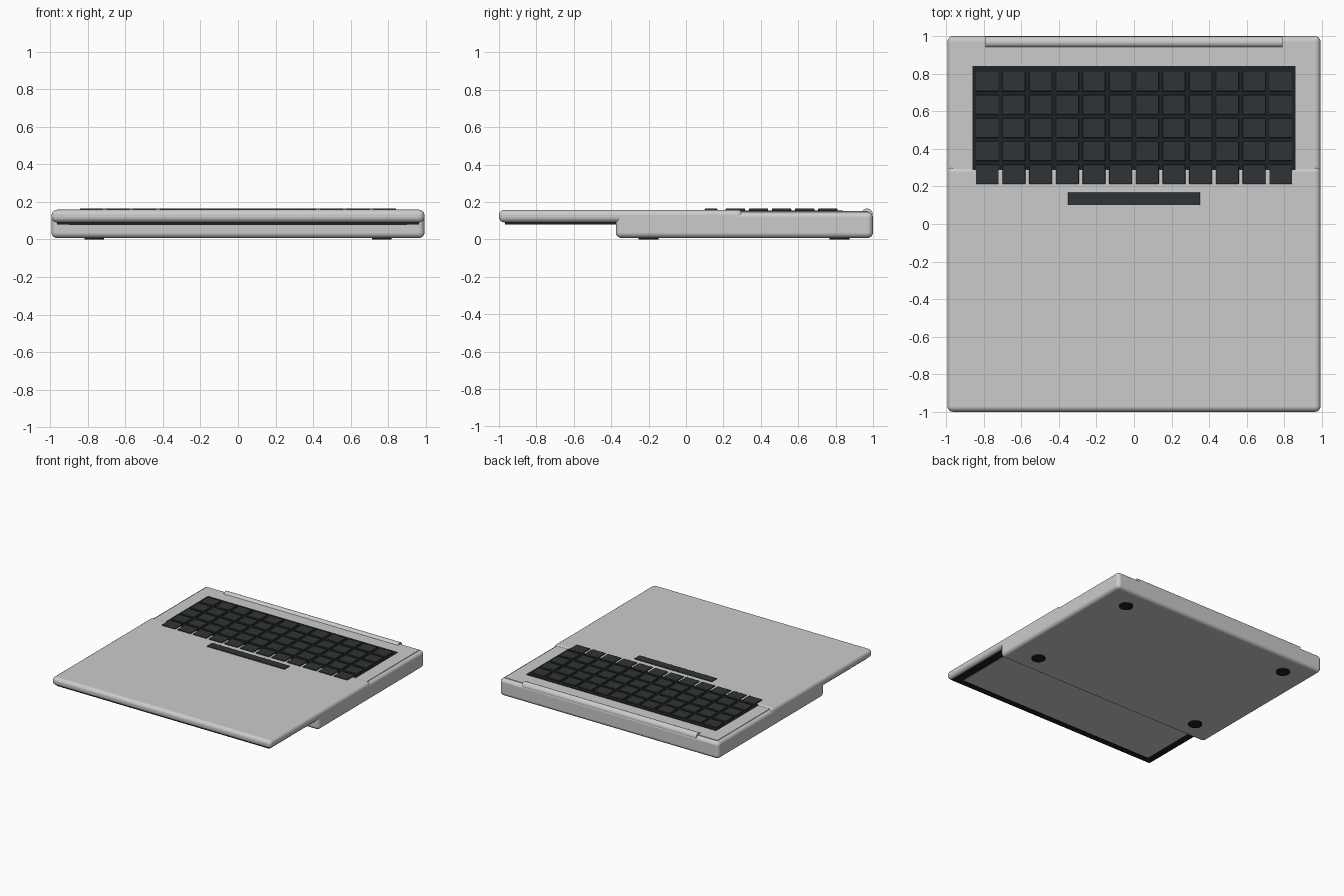
import bpy

if "Cube" in bpy.data.objects:
    bpy.data.objects.remove(bpy.data.objects["Cube"])


def material(name, rgb):
    m = bpy.data.materials.new(name)
    m.diffuse_color = (*rgb, 1)
    m.use_nodes = True
    m.node_tree.nodes["Principled BSDF"].inputs["Base Color"].default_value = m.diffuse_color
    return m


BLACK = material("black", (0.012, 0.013, 0.014))
KEY = material("key_grey", (0.03, 0.034, 0.037))
PLATE = material("plate_black", (0.014, 0.016, 0.019))


def box(name, x, y, z, mat=None, bevel=0.0, segments=4):
    """Box from (min, max) ranges, optionally with rounded edges."""
    bpy.ops.mesh.primitive_cube_add(
        size=1, location=[(r[0] + r[1]) / 2 for r in (x, y, z)])
    ob = bpy.context.object
    ob.name = name
    ob.scale = [r[1] - r[0] for r in (x, y, z)]
    bpy.ops.object.transform_apply(location=False, rotation=False, scale=True)
    if mat:
        ob.data.materials.append(mat)
    if bevel:
        bpy.ops.object.shade_smooth_by_angle()
        mod = ob.modifiers.new("rounded_edges", "BEVEL")
        mod.width = bevel
        mod.segments = segments
        mod.harden_normals = True
    return ob


def cylinder(name, radius, depth, location, rotation=(0, 0, 0), mat=None):
    bpy.ops.mesh.primitive_cylinder_add(
        vertices=32, radius=radius, depth=depth, location=location, rotation=rotation)
    ob = bpy.context.object
    ob.name = name
    bpy.ops.object.shade_smooth_by_angle()
    if mat:
        ob.data.materials.append(mat)
    return ob


# Base body and raised deck
box("base", (-0.993, 0.993), (-0.375, 1.0), (0.007, 0.147), bevel=0.03)
box("deck", (-0.965, 0.965), (-0.345, 0.972), (0.13, 0.151))

# Lid slid forward over the base, with bezel and screen underneath
box("lid", (-0.993, 0.993), (-1.0, 0.305), (0.09, 0.158), bevel=0.03)
box("bezel", (-0.963, 0.963), (-0.968, 0.27), (0.08, 0.095), BLACK)
box("screen", (-0.9, 0.9), (-0.91, 0.21), (0.078, 0.085))

# Hinge barrel along the back edge
cylinder("hinge", 0.03, 1.58, (0, 0.968, 0.135), (0, 1.5708, 0))

# Keyboard plate, keys and space bar
box("keyboard_plate", (-0.86, 0.86), (0.08, 0.84), (0.14, 0.155), PLATE)
for row in range(5):
    for col in range(12):
        cx = (col - 5.5) * 0.142
        cy = 0.758 - row * 0.1235
        box(f"key_{row}_{col}", (cx - 0.061, cx + 0.061), (cy - 0.052, cy + 0.052),
            (0.15, 0.165), KEY, 0.005, 2)
box("space_bar", (-0.352, 0.352), (0.1, 0.168), (0.15, 0.165), KEY, 0.005, 2)

# Rubber feet
for sx in (-1, 1):
    for y in (-0.2, 0.82):
        cylinder("foot", 0.053, 0.014, (sx * 0.765, y, 0.007), mat=BLACK)
